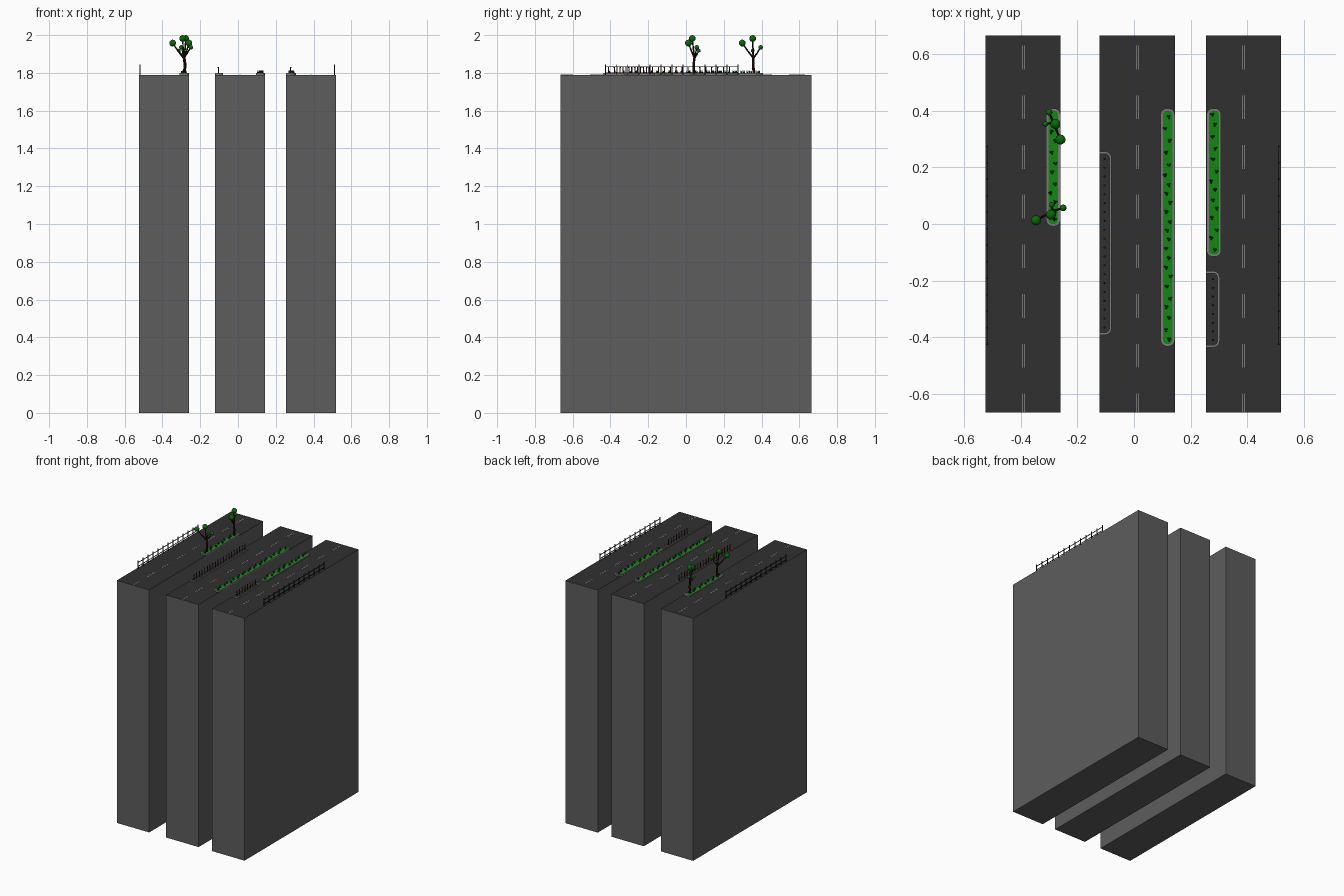
import bpy, bmesh, math, random
from mathutils import Vector

if "Cube" in bpy.data.objects:
    bpy.data.objects.remove(bpy.data.objects["Cube"])

random.seed(4)
TOP = 1.79


def mat(name, r, g, b):
    m = bpy.data.materials.new(name)
    m.diffuse_color = (r, g, b, 1)
    m.use_nodes = True
    m.node_tree.nodes["Principled BSDF"].inputs["Base Color"].default_value = m.diffuse_color
    return m


CONCRETE = mat("concrete", 0.11, 0.11, 0.11)
ASPHALT = mat("asphalt", 0.03, 0.03, 0.03)
KERB = mat("kerb grey", 0.2, 0.2, 0.2)
PAINT = mat("road paint", 0.5, 0.5, 0.5)
GRASS = mat("grass green", 0.006, 0.25, 0.006)
LEAF = mat("leaf green", 0.003, 0.14, 0.003)
TUFT = mat("tuft green", 0.004, 0.05, 0.006)
BARK = mat("bark", 0.03, 0.005, 0.003)
IRON = mat("black iron", 0.008, 0.008, 0.008)
RED = mat("dark red", 0.16, 0.012, 0.012)


def finish(bm, name, *mats):
    bmesh.ops.recalc_face_normals(bm, faces=bm.faces)
    me = bpy.data.meshes.new(name)
    bm.to_mesh(me)
    bm.free()
    ob = bpy.data.objects.new(name, me)
    bpy.context.collection.objects.link(ob)
    for m in mats:
        me.materials.append(m)
    return ob


def box(bm, x0, x1, y0, y1, z0, z1, mi=0):
    vs = bmesh.ops.create_cube(bm, size=1)["verts"]
    for v in vs:
        v.co = ((x0 + x1) / 2 + v.co.x * (x1 - x0), (y0 + y1) / 2 + v.co.y * (y1 - y0),
                (z0 + z1) / 2 + v.co.z * (z1 - z0))
    for f in vs[0].link_faces[:] + vs[-1].link_faces[:]:
        f.material_index = mi
    return vs


def outline(x0, x1, y0, y1, r, open_left=False):
    """Rounded outline, anticlockwise; open_left leaves the left side square."""
    pts = [(x0, y0)] if open_left else []
    corners = [(x1 - r, y0 + r, -90), (x1 - r, y1 - r, 0)]
    if not open_left:
        corners += [(x0 + r, y1 - r, 90), (x0 + r, y0 + r, 180)]
    for cx, cy, a in corners:
        for i in range(7):
            t = math.radians(a + 15 * i)
            pts.append((cx + r * math.cos(t), cy + r * math.sin(t)))
    return pts + ([(x0, y1)] if open_left else [])


def kerb(name, x0, x1, y0, y1, r, open_left=False):
    w, z0, z1 = 0.008, TOP - 0.002, TOP + 0.01
    outer = outline(x0, x1, y0, y1, r, open_left)
    inner = outline(x0 if open_left else x0 + w, x1 - w, y0 + w, y1 - w, r - w, open_left)
    bm = bmesh.new()
    rings = [[bm.verts.new((*p, z)) for p in pts]
             for pts, z in ((outer, z0), (outer, z1), (inner, z1), (inner, z0))]
    n = len(outer)
    for i in range(n - 1 if open_left else n):
        j = (i + 1) % n
        for k in range(4):
            a, b = rings[k], rings[(k + 1) % 4]
            bm.faces.new((a[i], a[j], b[j], b[i]))
    if open_left:
        for i in (0, n - 1):
            bm.faces.new([ring[i] for ring in rings])
    finish(bm, name, KERB)
    return inner


def planter(name, x0, x1, y0, y1):
    inner = kerb(name + "_kerb", x0, x1, y0, y1, 0.022)
    # lawn
    bm = bmesh.new()
    f = bm.faces.new([bm.verts.new((*p, TOP - 0.002)) for p in inner])
    up = bmesh.ops.extrude_face_region(bm, geom=[f])["geom"]
    bmesh.ops.translate(bm, vec=(0, 0, 0.009), verts=[v for v in up if isinstance(v, bmesh.types.BMVert)])
    finish(bm, name + "_lawn", GRASS)
    # small plant tufts
    bm = bmesh.new()
    y, side = y0 + 0.025, 1
    while y < y1 - 0.015:
        x = (x0 + x1) / 2 + side * random.uniform(0.003, 0.011)
        for k in range(3):
            a = k * 2.1 + random.random()
            vs = bmesh.ops.create_cone(bm, cap_ends=True, segments=5, radius1=0.004,
                                       radius2=0.001, depth=0.016)["verts"]
            bmesh.ops.translate(bm, verts=vs, vec=(x + 0.004 * math.cos(a), y + 0.004 * math.sin(a), TOP + 0.014))
        y += random.uniform(0.028, 0.045)
        side = -side
    finish(bm, name + "_tufts", TUFT)


def tube(bm, pts, r0, r1, n=7):
    """Tapered limb through points."""
    rings = []
    for i, p in enumerate(pts):
        d = (pts[min(i + 1, len(pts) - 1)] - pts[max(i - 1, 0)]).normalized()
        u = d.cross(Vector((0.3, 1, 0.1))).normalized()
        v = d.cross(u)
        r = r0 + (r1 - r0) * i / (len(pts) - 1)
        rings.append([bm.verts.new(p + r * (u * math.cos(k * math.tau / n) + v * math.sin(k * math.tau / n)))
                      for k in range(n)])
    for a, b in zip(rings, rings[1:]):
        for k in range(n):
            bm.faces.new((a[k], a[(k + 1) % n], b[(k + 1) % n], b[k]))
    bm.faces.new(rings[0])
    bm.faces.new(rings[-1])


def tree(name, base, fork, balls):
    base, fork = Vector(base), Vector(fork)
    bm = bmesh.new()
    mid = (base + fork) / 2 + Vector((0.006, -0.003, 0))
    tube(bm, [base, base + Vector((0, 0, 0.015)), mid, fork], 0.009, 0.006)
    for x, y, z, r in balls:
        end = Vector((x, y, z))
        tube(bm, [fork - Vector((0, 0, 0.006)), fork.lerp(end, 0.5) + Vector((0, 0, -0.006)), end], 0.0055, 0.003)
    finish(bm, name + "_trunk", BARK)
    bm = bmesh.new()
    for x, y, z, r in balls:
        vs = bmesh.ops.create_uvsphere(bm, u_segments=14, v_segments=9, radius=r)["verts"]
        bmesh.ops.translate(bm, verts=vs, vec=(x, y, z))
    ob = finish(bm, name + "_leaves", LEAF)
    for p in ob.data.polygons:
        p.use_smooth = True


def fence(name, x):
    bm = bmesh.new()
    y0, y1, n = -0.425, 0.275, 13
    for i in range(n):
        y = y0 + (y1 - y0) * i / (n - 1)
        box(bm, x - 0.0025, x + 0.0025, y - 0.0025, y + 0.0025, TOP - 0.002, TOP + 0.055)
    for z in (0.014, 0.042):
        box(bm, x - 0.0015, x + 0.0015, y0, y1, TOP + z - 0.002, TOP + z + 0.002)
    finish(bm, name, IRON)


def bollards(name, x, y0, y1, n, h):
    bm = bmesh.new()
    for i in range(n):
        y = y0 + (y1 - y0) * i / (n - 1)
        for z0, z1, r, mi in ((-0.002, h, 0.0028, 0), (h, h + 0.006, 0.0036, 1)):
            vs = bmesh.ops.create_cone(bm, cap_ends=True, segments=8, radius1=r, radius2=r, depth=z1 - z0)["verts"]
            bmesh.ops.translate(bm, verts=vs, vec=(x, y, TOP + (z0 + z1) / 2))
            for v in vs:
                for f in v.link_faces:
                    f.material_index = mi
    finish(bm, name, RED, IRON)


# three tall road slabs with dashed double centre lines
for name, x0, x1, line in (("left", -0.524, -0.26, -0.39), ("middle", -0.121, 0.144, 0.012),
                           ("right", 0.255, 0.519, 0.386)):
    bm = bmesh.new()
    box(bm, x0, x1, -0.665, 0.665, 0, TOP)
    bm.normal_update()
    for f in bm.faces:
        f.material_index = int(f.calc_center_median().z > TOP - 0.01)
    finish(bm, name + "_road_slab", CONCRETE, ASPHALT)
    bm = bmesh.new()
    for i in range(8):
        yc = 0.588 - 0.1755 * i
        for dx in (-0.0035, 0.0035):
            box(bm, line + dx - 0.001, line + dx + 0.001, max(yc - 0.042, -0.664), yc + 0.042,
                TOP - 0.001, TOP + 0.0008)
    finish(bm, name + "_lane_dashes", PAINT)

# planted islands
planter("left_planter", -0.31, -0.26, -0.008, 0.408)
planter("middle_planter", 0.094, 0.144, -0.432, 0.408)
planter("right_planter", 0.256, 0.308, -0.115, 0.408)

# kerbed bays with bollards
kerb("middle_bay_kerb", -0.121, -0.079, -0.392, 0.256, 0.024, True)
kerb("right_bay_kerb", 0.255, 0.303, -0.436, -0.166, 0.024, True)
bollards("middle_bay_bollards", -0.104, -0.365, 0.23, 20, 0.036)
bollards("right_bay_bollards", 0.279, -0.41, -0.195, 8, 0.036)

# outer railings
fence("left_railing", -0.518)
fence("right_railing", 0.511)

# trees
tree("back_tree", (-0.285, 0.36, TOP), (-0.284, 0.357, 1.885),
     [(-0.26, 0.298, 1.958, 0.018), (-0.277, 0.353, 1.982, 0.018),
      (-0.30, 0.395, 1.935, 0.012), (-0.313, 0.353, 1.918, 0.01)])
tree("front_tree", (-0.285, 0.042, TOP), (-0.288, 0.045, 1.885),
     [(-0.346, 0.013, 1.958, 0.018), (-0.293, 0.033, 1.982, 0.018),
      (-0.25, 0.057, 1.935, 0.012), (-0.29, 0.068, 1.918, 0.01)])
